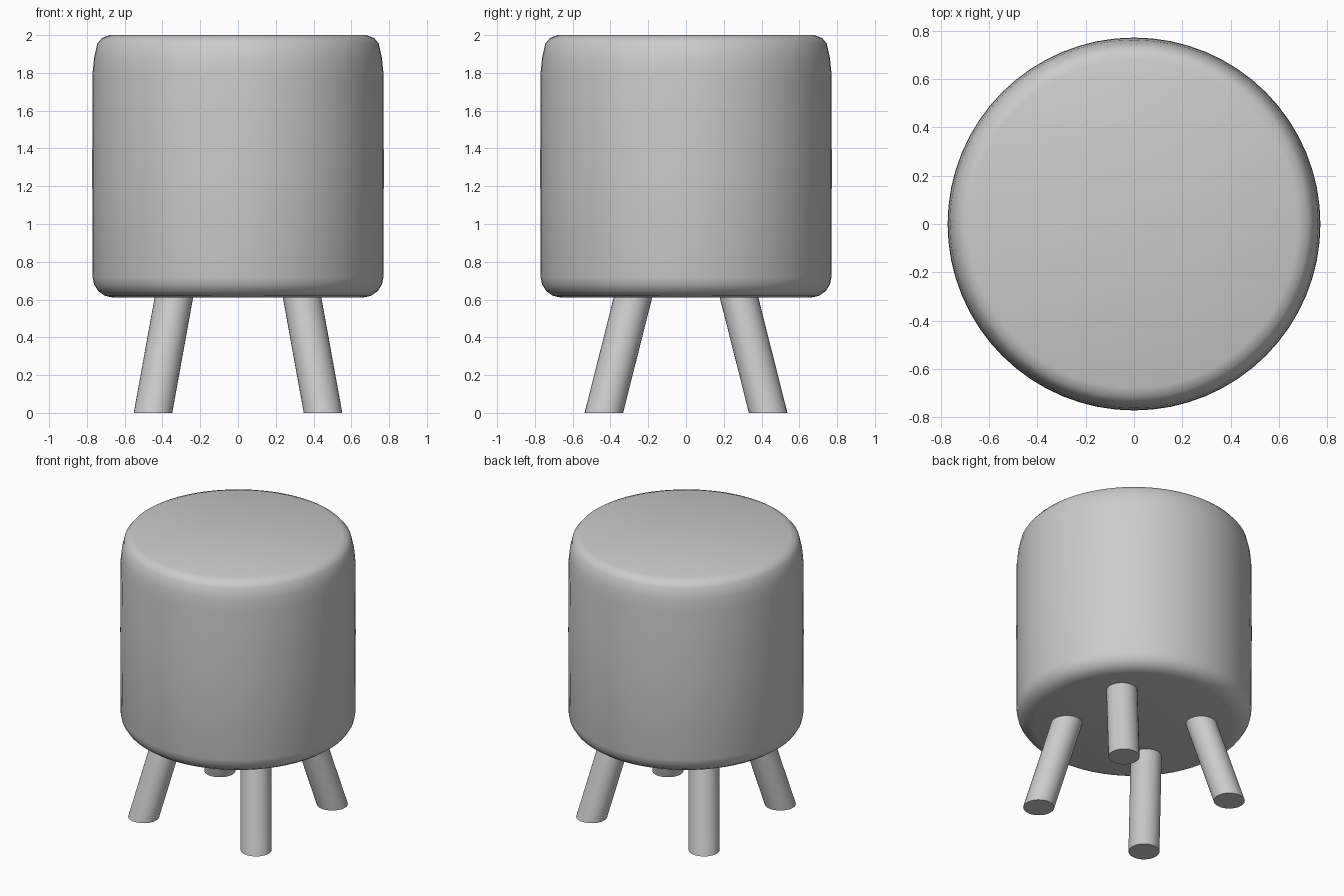
import bpy, bmesh, math
from mathutils import Vector

cube = bpy.data.objects.get("Cube")
if cube:
    bpy.data.objects.remove(cube, do_unlink=True)

grey = bpy.data.materials.new("plain grey")
grey.use_nodes = True
grey.diffuse_color = (0.6, 0.6, 0.6, 1)
grey.node_tree.nodes["Principled BSDF"].inputs["Base Color"].default_value = (0.6, 0.6, 0.6, 1)


def lathe(name, rings, sides):
    """Join circles, given as (centre, radius), into a closed smooth solid."""
    bm = bmesh.new()
    loops = []
    for centre, radius in rings:
        angles = [2 * math.pi * i / sides for i in range(sides)]
        loops.append([bm.verts.new(Vector(centre) + Vector((radius * math.cos(a), radius * math.sin(a), 0)))
                      for a in angles])
    for low, high in zip(loops, loops[1:]):
        for i in range(sides):
            j = (i + 1) % sides
            bm.faces.new((low[i], low[j], high[j], high[i]))
    bm.faces.new(loops[0][::-1])
    bm.faces.new(loops[-1])
    mesh = bpy.data.meshes.new(name)
    bm.to_mesh(mesh)
    bm.free()
    mesh.materials.append(grey)
    obj = bpy.data.objects.new(name, mesh)
    bpy.context.collection.objects.link(obj)
    bpy.ops.object.select_all(action='DESELECT')
    obj.select_set(True)
    bpy.context.view_layer.objects.active = obj
    bpy.ops.object.shade_smooth_by_angle(angle=math.radians(40))
    return obj


# Padded round seat: tight curve below, taller shoulder above
profile = [(0.66, 0.61), (0.705, 0.62), (0.74, 0.645), (0.762, 0.68), (0.77, 0.72),
           (0.772, 1.3), (0.77, 1.8), (0.762, 1.88), (0.745, 1.955),
           (0.72, 1.985), (0.68, 2.0)]
lathe("seat", [((0, 0, z), r) for r, z in profile], 64)

# Four splayed round legs, cut level at the floor
for side, sx in (("left", 1), ("right", -1)):
    for end, sy in (("front", -1), ("back", 1)):
        foot = (sx * 0.45, sy * 0.435, 0)
        top = (sx * 0.336, sy * 0.276, 0.63)
        lathe(f"{end}_{side}_leg", [(foot, 0.102), (top, 0.102)], 32)
